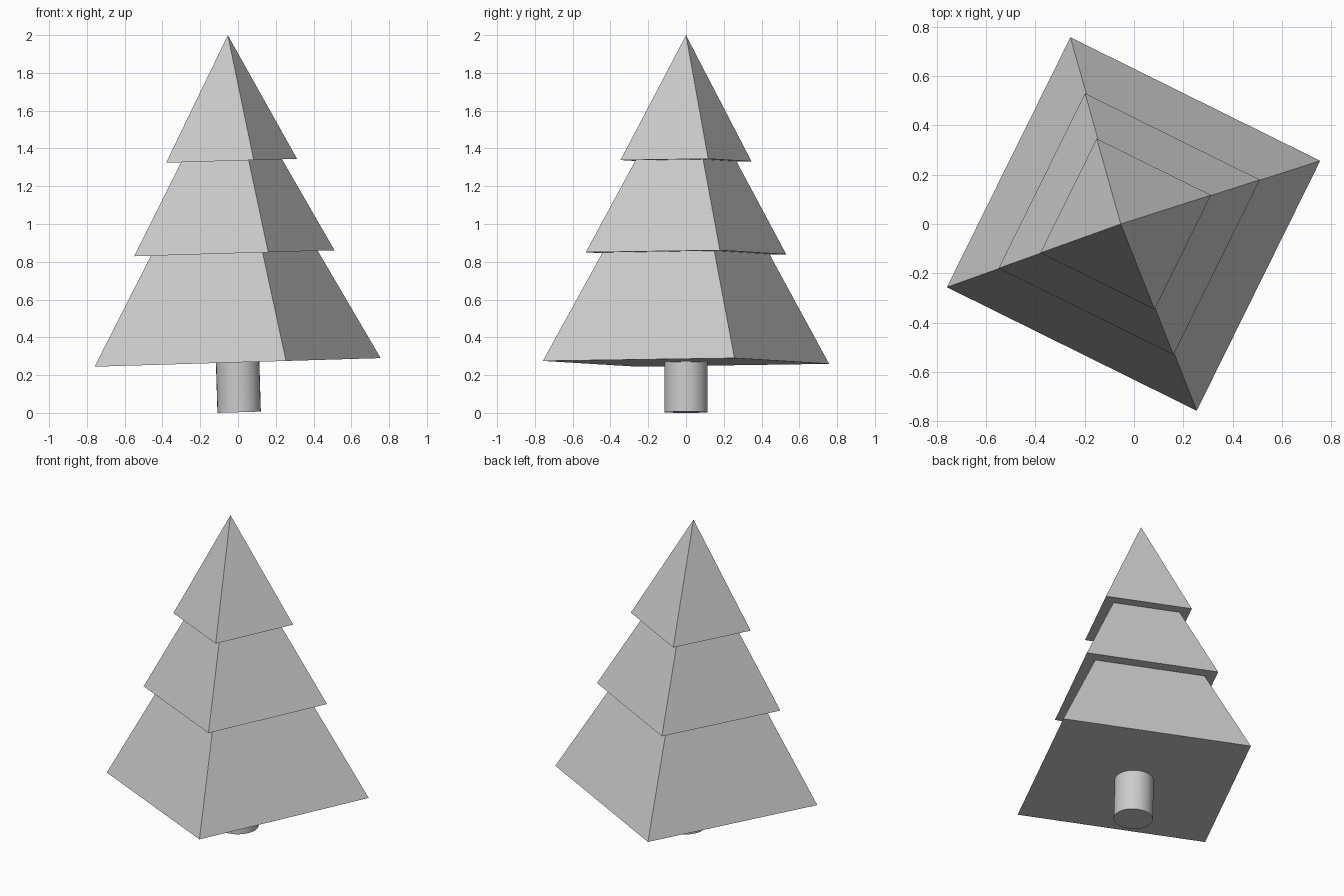
import bpy
import math
from mathutils import Matrix

if "Cube" in bpy.data.objects:
    bpy.data.objects.remove(bpy.data.objects["Cube"])

# The whole tree leans slightly towards -x
LEAN = Matrix.Translation((0.006, 0, 0.0035)) @ Matrix.Rotation(-0.03, 4, 'Y')
CORNER_ANGLE = math.radians(18.7)


def material(name, value):
    mat = bpy.data.materials.new(name)
    mat.diffuse_color = (value, value, value, 1)
    mat.use_nodes = True
    mat.node_tree.nodes["Principled BSDF"].inputs["Base Color"].default_value = mat.diffuse_color
    return mat


pale_grey = material("pale_grey", 0.6)


def place(name, turn, smooth=False):
    """Name the active part, bake in its turn and the lean, and colour it."""
    obj = bpy.context.object
    obj.name = name
    obj.data.transform(LEAN @ obj.matrix_basis @ Matrix.Rotation(turn, 4, 'Z'))
    obj.matrix_basis = Matrix.Identity(4)
    obj.data.materials.append(pale_grey)
    if smooth:
        bpy.ops.object.shade_smooth_by_angle(angle=math.radians(35))


# Foliage: three overlapping square pyramids (base height, corner radius, height)
TIERS = {
    "lower_foliage": (0.264, 0.80, 1.385),
    "middle_foliage": (0.842, 0.56, 0.987),
    "top_foliage": (1.332, 0.366, 0.665),
}
for name, (base, radius, height) in TIERS.items():
    # the primitive's first corner points along +y
    bpy.ops.mesh.primitive_cone_add(vertices=4, radius1=radius, radius2=0,
                                    depth=height, location=(0, 0, base + height / 2))
    place(name, CORNER_ANGLE)

# Trunk: round post reaching just inside the lowest tier
bpy.ops.mesh.primitive_cylinder_add(vertices=32, radius=0.115, depth=0.30,
                                    location=(0, 0, 0.15))
place("trunk", 0, smooth=True)
